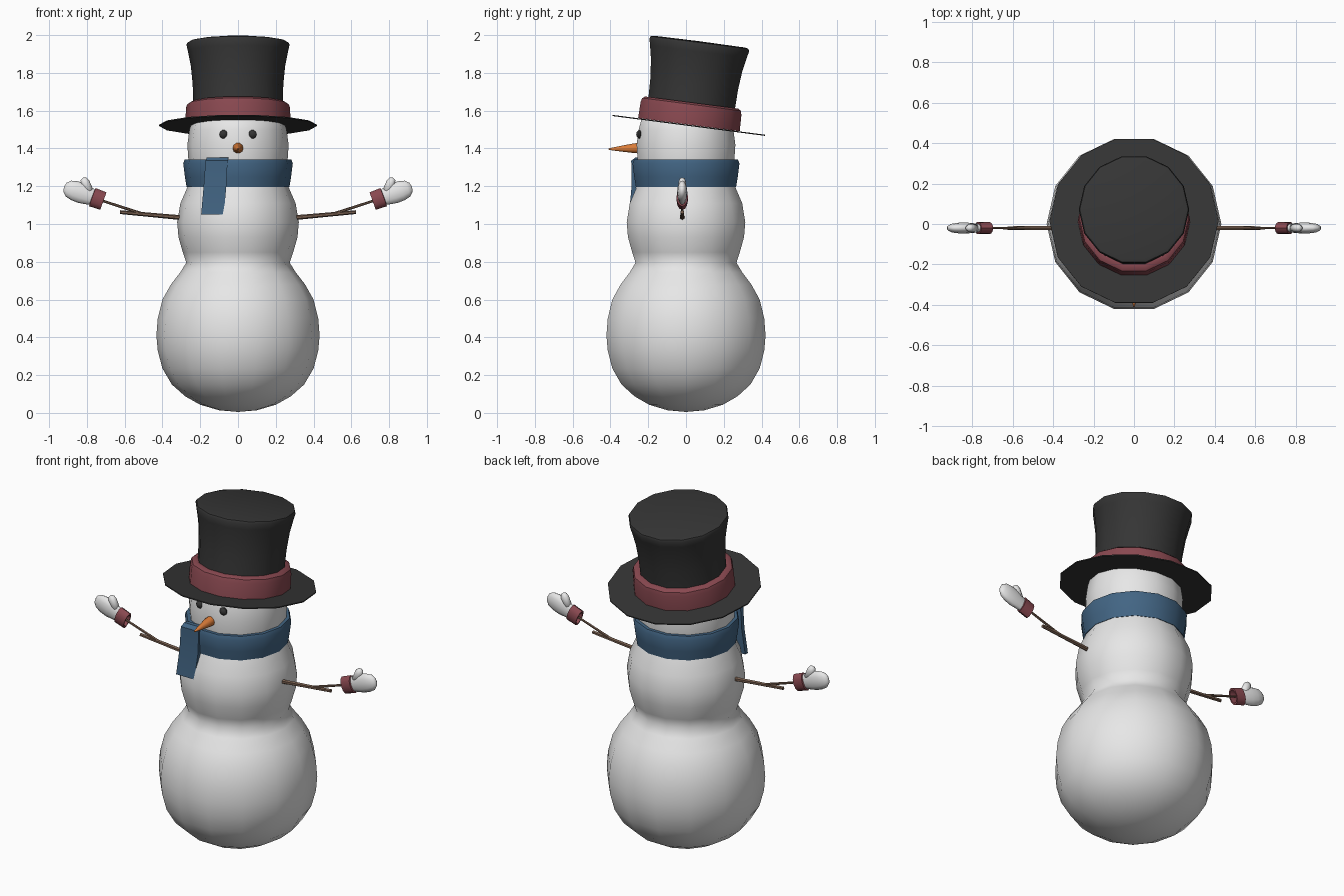
import bpy, bmesh, math
from mathutils import Matrix, Vector

if "Cube" in bpy.data.objects:
    bpy.data.objects.remove(bpy.data.objects["Cube"])

SIDES = 14


def material(name, rgb):
    m = bpy.data.materials.new(name)
    m.diffuse_color = (*rgb, 1)
    m.use_nodes = True
    m.node_tree.nodes["Principled BSDF"].inputs["Base Color"].default_value = m.diffuse_color
    return m


white = material("snow_white", (0.8, 0.8, 0.8))
black = material("coal_black", (0.036, 0.036, 0.036))
red = material("dull_red", (0.25, 0.065, 0.08))
blue = material("scarf_blue", (0.055, 0.13, 0.23))
orange = material("carrot_orange", (0.7, 0.2, 0.04))
brown = material("twig_brown", (0.18, 0.11, 0.075))


def finish(name, bm, mat, matrix=Matrix(), angle=40):
    bmesh.ops.recalc_face_normals(bm, faces=bm.faces)
    me = bpy.data.meshes.new(name)
    bm.to_mesh(me)
    bm.free()
    me.transform(matrix)
    me.materials.append(mat)
    ob = bpy.data.objects.new(name, me)
    bpy.context.collection.objects.link(ob)
    bpy.ops.object.select_all(action='DESELECT')
    ob.select_set(True)
    bpy.context.view_layer.objects.active = ob
    bpy.ops.object.shade_smooth_by_angle(angle=math.radians(angle))
    return ob


def lathe(name, profile, mat, matrix=Matrix(), sides=SIDES, flat=1.0, closed=False, angle=40):
    """Revolve (radius, height) points; radius 0 makes a pole."""
    bm = bmesh.new()
    rings = []
    for r, z in profile:
        if r == 0:
            rings.append([bm.verts.new((0, 0, z))] * sides)
        else:
            rings.append([bm.verts.new((r * math.cos(math.tau * i / sides),
                                        flat * r * math.sin(math.tau * i / sides), z))
                          for i in range(sides)])
    pairs = list(zip(rings, rings[1:]))
    if closed:
        pairs.append((rings[-1], rings[0]))
    for a, b in pairs:
        for i in range(sides):
            j = (i + 1) % sides
            quad = list(dict.fromkeys((a[i], a[j], b[j], b[i])))
            if len(quad) > 2:
                bm.faces.new(quad)
    return finish(name, bm, mat, matrix, angle)


def frame(origin, direction):
    """Local z along a direction in the xz plane, local y kept as world y."""
    d = Vector(direction).normalized()
    y = Vector((0, 1, 0))
    m = Matrix((y.cross(d), y, d)).transposed().to_4x4()
    m.translation = Vector(origin)
    return m


def stick(name, a, b, r0, r1):
    d = Vector(b) - Vector(a)
    n = d.length
    lathe(name, [(0, 0), (r0, 0), (r1, n), (0, n)], brown, frame(a, d), 6)


# Snow body: base, middle and head in one outline
lathe("snow_body", [(0, 0.005), (0.1, 0.014), (0.2, 0.043), (0.28, 0.088), (0.35, 0.15),
                    (0.4, 0.235), (0.425, 0.33), (0.432, 0.41), (0.425, 0.5), (0.4, 0.6),
                    (0.355, 0.68), (0.305, 0.745), (0.274, 0.795), (0.292, 0.85),
                    (0.315, 0.93), (0.322, 1.01), (0.305, 1.11), (0.27, 1.19),
                    (0.25, 1.25), (0.262, 1.33), (0.268, 1.42), (0.257, 1.5),
                    (0.24, 1.56), (0.15, 1.62), (0, 1.64)], white, angle=70)

# Scarf wrap and hanging tail
lathe("scarf", [(0.25, 1.2), (0.272, 1.195), (0.281, 1.25), (0.29, 1.32),
                (0.282, 1.342), (0.262, 1.342)], blue, closed=True)
bm = bmesh.new()
loops = []
for x0, x1, y, z in ((-0.165, -0.05, -0.268, 1.352), (-0.172, -0.055, -0.29, 1.335),
                     (-0.182, -0.062, -0.288, 1.2), (-0.195, -0.075, -0.302, 1.05)):
    loops.append([bm.verts.new(p) for p in ((x0, y, z), (x1, y, z),
                                            (x1, y + 0.025, z), (x0, y + 0.025, z))])
for a, b in zip(loops, loops[1:]):
    for i in range(4):
        j = (i + 1) % 4
        bm.faces.new((a[i], a[j], b[j], b[i]))
bm.faces.new(loops[0])
bm.faces.new(loops[-1])
finish("scarf_tail", bm, blue, angle=30)

# Top hat, tipped forward-up
hat = Matrix.Translation((0, 0.015, 1.522)) @ Matrix.Rotation(math.radians(-7.4), 4, 'X')
lathe("hat_brim", [(0.23, 0.003), (0.418, 0.003), (0.418, -0.003), (0.23, -0.003)],
      black, hat, closed=True)
lathe("hat_crown", [(0.235, 0), (0.237, 0.12), (0.24, 0.22), (0.25, 0.32), (0.265, 0.395),
                    (0.273, 0.43), (0.268, 0.442), (0.25, 0.447), (0, 0.449)], black, hat)
lathe("hat_band", [(0.235, 0.004), (0.278, 0.004), (0.276, 0.09), (0.27, 0.112),
                   (0.255, 0.122), (0.235, 0.122)], red, hat, closed=True)

# Carrot nose, pointing forward
nose = Matrix.Translation((0, -0.25, 1.402)) @ Matrix.Rotation(math.radians(92), 4, 'X')
lathe("carrot_nose", [(0, -0.02), (0.024, -0.02), (0.029, 0), (0.026, 0.03), (0.015, 0.1),
                      (0.005, 0.155), (0, 0.162)], orange, nose, 10, angle=60)

for s, side in ((-1, "right"), (1, "left")):
    # Coal eye
    eye = Matrix.Translation((s * 0.077, -0.246, 1.475)) @ Matrix.Rotation(math.pi / 2, 4, 'X')
    lathe(side + "_eye", [(0, -0.014), (0.022, -0.004), (0.023, 0.004), (0.015, 0.014),
                          (0, 0.018)], black, eye, 10)
    # Branch arm with a thin twig
    stick(side + "_arm", (s * 0.26, -0.02, 1.03), (s * 0.625, -0.02, 1.063), 0.013, 0.01)
    stick(side + "_twig", (s * 0.5, -0.02, 1.052), (s * 0.76, -0.02, 1.137), 0.008, 0.006)
    # Mitten, thumb and cuff
    hand = frame((s * 0.743, -0.02, 1.132), (s * 0.94, 0, 0.34))
    lathe(side + "_mitten", [(0, 0.01), (0.04, 0.015), (0.047, 0.05), (0.054, 0.09),
                             (0.053, 0.13), (0.044, 0.165), (0.025, 0.184), (0, 0.19)],
          white, hand, 12, 0.5, angle=70)
    lathe(side + "_thumb", [(0, 0), (0.024, 0.01), (0.024, 0.06), (0.017, 0.08), (0, 0.088)],
          white, frame((s * 0.785, -0.02, 1.165), (s * 0.4, 0, 0.9)), 10, 0.85, angle=70)
    lathe(side + "_cuff", [(0.038, -0.032), (0.049, -0.032), (0.051, 0.03), (0.036, 0.032),
                           (0.034, 0)], red, hand, 12, 0.6, closed=True)
